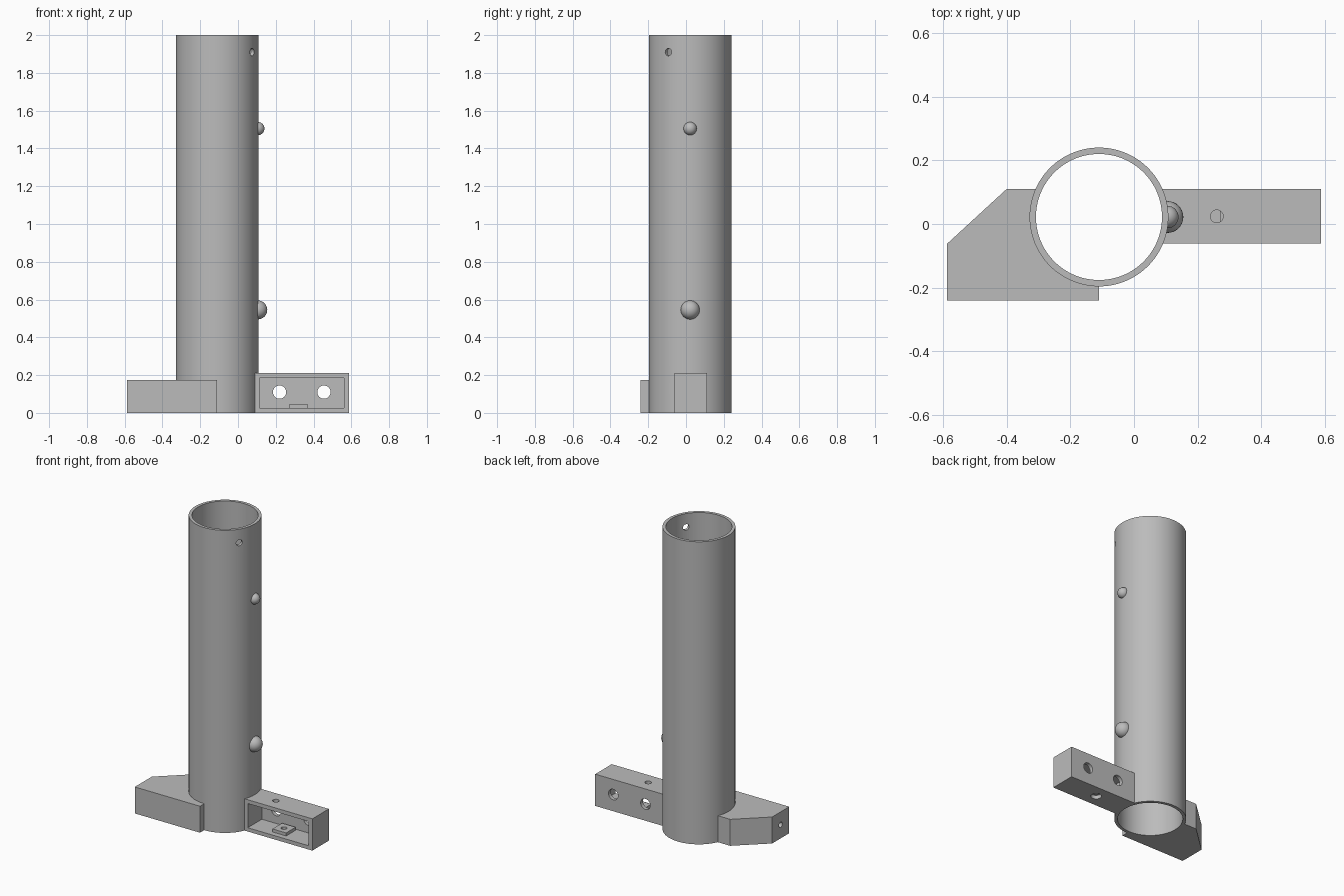
import bpy, bmesh, math
from mathutils import Matrix, Vector

if "Cube" in bpy.data.objects:
    bpy.data.objects.remove(bpy.data.objects["Cube"])

grey = bpy.data.materials.new("plain_grey")
grey.use_nodes = True
colour = (0.5, 0.5, 0.5, 1)
grey.diffuse_color = colour
grey.node_tree.nodes["Principled BSDF"].inputs["Base Color"].default_value = colour

AX, AY = -0.11, 0.022          # tube axis
OUTER, INNER = 0.218, 0.198
MID_Y = 0.024                  # middle of the bracket


def make(name, bm):
    bmesh.ops.recalc_face_normals(bm, faces=bm.faces)
    mesh = bpy.data.meshes.new(name)
    bm.to_mesh(mesh)
    bm.free()
    mesh.materials.append(grey)
    ob = bpy.data.objects.new(name, mesh)
    bpy.context.collection.objects.link(ob)
    return ob


def prism(name, outline, z0, z1):
    bm = bmesh.new()
    face = bm.faces.new([bm.verts.new((x, y, z0)) for x, y in outline])
    ext = bmesh.ops.extrude_face_region(bm, geom=[face])["geom"]
    bmesh.ops.translate(bm, vec=(0, 0, z1 - z0),
                        verts=[v for v in ext if isinstance(v, bmesh.types.BMVert)])
    return make(name, bm)


def box(name, x0, x1, y0, y1, z0, z1):
    return prism(name, [(x0, y0), (x1, y0), (x1, y1), (x0, y1)], z0, z1)


def rod(name, centre, radius, depth, direction=(0, 0, 1), segments=32):
    turn = Vector((0, 0, 1)).rotation_difference(Vector(direction)).to_matrix().to_4x4()
    bm = bmesh.new()
    bmesh.ops.create_cone(bm, cap_ends=True, segments=segments, radius1=radius,
                          radius2=radius, depth=depth,
                          matrix=Matrix.Translation(centre) @ turn)
    return make(name, bm)


def cut(ob, *cutters):
    """Subtract each cutter, then bake the result and drop the cutters."""
    for c in cutters:
        mod = ob.modifiers.new("cut", 'BOOLEAN')
        mod.operation = 'DIFFERENCE'
        mod.solver = 'EXACT'
        mod.object = c
        c.hide_render = True
    bpy.context.view_layer.update()
    baked = bpy.data.meshes.new_from_object(
        ob.evaluated_get(bpy.context.evaluated_depsgraph_get()))
    ob.modifiers.clear()
    ob.data = baked
    for c in cutters:
        bpy.data.objects.remove(c)


def smooth(ob):
    bpy.ops.object.select_all(action='DESELECT')
    ob.select_set(True)
    bpy.context.view_layer.objects.active = ob
    bpy.ops.object.shade_smooth_by_angle(angle=math.radians(30))


def tube_core(radius):
    return rod("core_cutter", (AX, AY, 1), radius, 2.4, segments=96)


# Upright tube with a small pin hole near the top
tube = rod("tube", (AX, AY, 1), OUTER, 2, segments=96)
a = math.radians(-32)
out = Vector((math.cos(a), math.sin(a), 0))
cut(tube, tube_core(INNER),
    rod("pin_cutter", Vector((AX, AY, 1.91)) + out * OUTER, 0.02, 0.12, out))

# Wedge foot with a hole in its end
foot = prism("wedge_foot", [(-0.587, -0.24), (AX, -0.24), (AX, 0.11),
                            (-0.4, 0.11), (-0.587, -0.062)], 0, 0.175)
cut(foot, tube_core(OUTER - 0.003),
    rod("end_cutter", (-0.587, -0.15, 0.09), 0.018, 0.2, (1, 0, 0)))

# Hollow bracket, open at the front
bracket = box("bracket", 0, 0.587, -0.062, 0.11, 0, 0.21)
cut(bracket, tube_core(OUTER - 0.003),
    box("pocket_cutter", 0.115, 0.56, -0.2, 0.085, 0.025, 0.185),
    rod("top_cutter", (0.26, MID_Y, 0.2), 0.02, 0.08),
    rod("floor_cutter", (0.32, MID_Y, 0), 0.033, 0.08),
    *[rod("back_cutter", (x, 0.1, 0.11), 0.035, 0.1, (0, 1, 0)) for x in (0.22, 0.455)])

# Pierced pad on the bracket floor
pad = box("floor_pad", 0.27, 0.37, MID_Y - 0.05, MID_Y + 0.05, 0.025, 0.045)
cut(pad, rod("pad_cutter", (0.32, MID_Y, 0.03), 0.018, 0.1))

# Round studs on the side of the tube
studs = []
for name, z, r in (("lower_stud", 0.545, 0.05), ("upper_stud", 1.505, 0.035)):
    bm = bmesh.new()
    bmesh.ops.create_uvsphere(bm, u_segments=32, v_segments=16, radius=r,
                              matrix=Matrix.Translation((AX + OUTER - 0.003, AY, z)))
    stud = make(name, bm)
    cut(stud, tube_core(INNER + 0.005))
    studs.append(stud)

for ob in [tube, foot, bracket, pad] + studs:
    smooth(ob)
